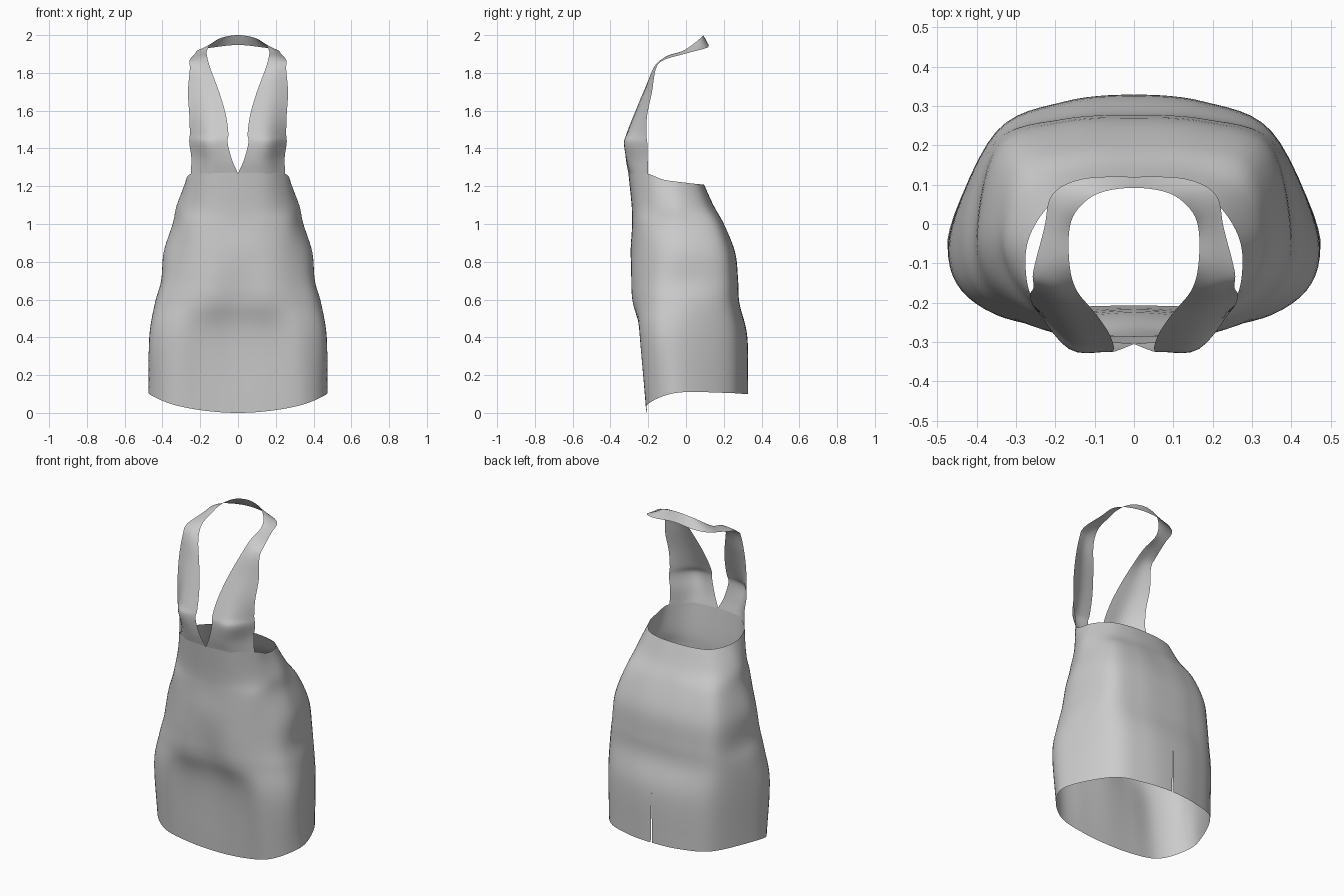
import bpy
from mathutils import Vector


def flip(p):
    return Vector((-p.x, p.y, p.z))


def spline(pts, n, start_mirror=False, end_mirror=False):
    """Catmull-Rom through pts; mirrored ends stay smooth over the x = 0 plane."""
    a = flip(pts[1]) if start_mirror else 2 * pts[0] - pts[1]
    b = flip(pts[-2]) if end_mirror else 2 * pts[-1] - pts[-2]
    p = [a] + list(pts) + [b]
    out = []
    for i in range(1, len(p) - 2):
        for k in range(n):
            t = k / n
            out.append(0.5 * (2 * p[i] + (p[i + 1] - p[i - 1]) * t
                       + (2 * p[i - 1] - 5 * p[i] + 4 * p[i + 1] - p[i + 2]) * t * t
                       + (3 * p[i] - p[i - 1] - 3 * p[i + 1] + p[i + 2]) * t ** 3))
    out.append(pts[-1].copy())
    return out


def cloth(name, rows, n, across=(False, False), along=(False, False)):
    """Smooth half-sheet through a grid of points, mirrored over x."""
    cols = [spline(c, n, *along) for c in zip(*rows)]
    grid = [spline(r, n, *across) for r in zip(*cols)]
    w = len(grid[0])
    verts = [(max(p.x, 0), p.y, p.z) for r in grid for p in r]
    faces = [(i * w + j, i * w + j + 1, (i + 1) * w + j + 1, (i + 1) * w + j)
             for i in range(len(grid) - 1) for j in range(w - 1)]
    me = bpy.data.meshes.new(name)
    me.from_pydata(verts, [], faces)
    ob = bpy.data.objects.new(name, me)
    bpy.context.collection.objects.link(ob)
    me.polygons.foreach_set("use_smooth", [True] * len(faces))
    mod = ob.modifiers.new("mirror", "MIRROR")
    mod.merge_threshold = 0.0005
    return ob


# Dress body: half cross-sections (x, y) from front centre round to back centre
sections = [
    [(0, -.207), (.18, -.21), (.34, -.205), (.445, -.13), (.468, -.01), (.345, .235), (.18, .308), (.005, .328)],
    [(0, -.225), (.17, -.236), (.33, -.238), (.452, -.15), (.459, 0), (.35, .235), (.18, .308), (0, .325)],
    [(0, -.268), (.16, -.28), (.31, -.238), (.42, -.145), (.434, .02), (.35, .217), (.18, .272), (0, .283)],
    [(0, -.284), (.16, -.286), (.295, -.233), (.39, -.14), (.403, .01), (.345, .21), (.18, .265), (0, .276)],
    [(0, -.293), (.16, -.281), (.28, -.228), (.37, -.13), (.392, 0), (.335, .195), (.175, .25), (0, .26)],
    [(0, -.285), (.15, -.275), (.265, -.223), (.325, -.125), (.345, -.01), (.295, .15), (.15, .195), (0, .20)],
    [(0, -.288), (.15, -.272), (.25, -.21), (.31, -.12), (.32, -.02), (.255, .092), (.135, .135), (0, .145)],
    [(0, -.305), (.15, -.285), (.25, -.20), (.275, -.12), (.265, -.03), (.205, .055), (.11, .088), (0, .095)],
]
hem = [0, .012, .043, .085, .11, .105, .10, .10]
top = [1.27, 1.27, 1.265, 1.235, 1.222, 1.212, 1.21, 1.21]
heights = [hem] + [[z] * 8 for z in (.40, .58, .70, .85, 1.0, 1.1)] + [top]
rows = [[Vector((x, y, z)) for (x, y), z in zip(s, h)] for s, h in zip(sections, heights)]
cloth("dress_body", rows, 6, across=(True, True))

# Halter strap: inner edge, middle, outer edge from neckline up to the nape
strap = [
    [(0, -.305, 1.268), (.15, -.285, 1.266), (.25, -.20, 1.26)],
    [(.032, -.318, 1.34), (.15, -.303, 1.34), (.247, -.203, 1.35)],
    [(.055, -.325, 1.43), (.165, -.318, 1.43), (.258, -.205, 1.43)],
    [(.051, -.314, 1.48), (.16, -.30, 1.48), (.255, -.21, 1.48)],
    [(.065, -.275, 1.58), (.165, -.262, 1.58), (.258, -.205, 1.58)],
    [(.10, -.225, 1.70), (.185, -.215, 1.70), (.265, -.18, 1.70)],
    [(.145, -.17, 1.82), (.20, -.172, 1.825), (.255, -.16, 1.82)],
    [(.163, -.11, 1.885), (.205, -.115, 1.88), (.256, -.12, 1.867)],
    [(.165, -.02, 1.915), (.195, -.02, 1.91), (.228, -.01, 1.90)],
    [(.145, .035, 1.95), (.178, .05, 1.935), (.208, .075, 1.922)],
    [(.09, .078, 1.985), (.11, .093, 1.962), (.13, .115, 1.935)],
    [(0, .092, 2.0), (0, .105, 1.975), (0, .12, 1.948)],
]
cloth("halter_strap", [[Vector(p) for p in r] for r in strap], 5, along=(False, True))
